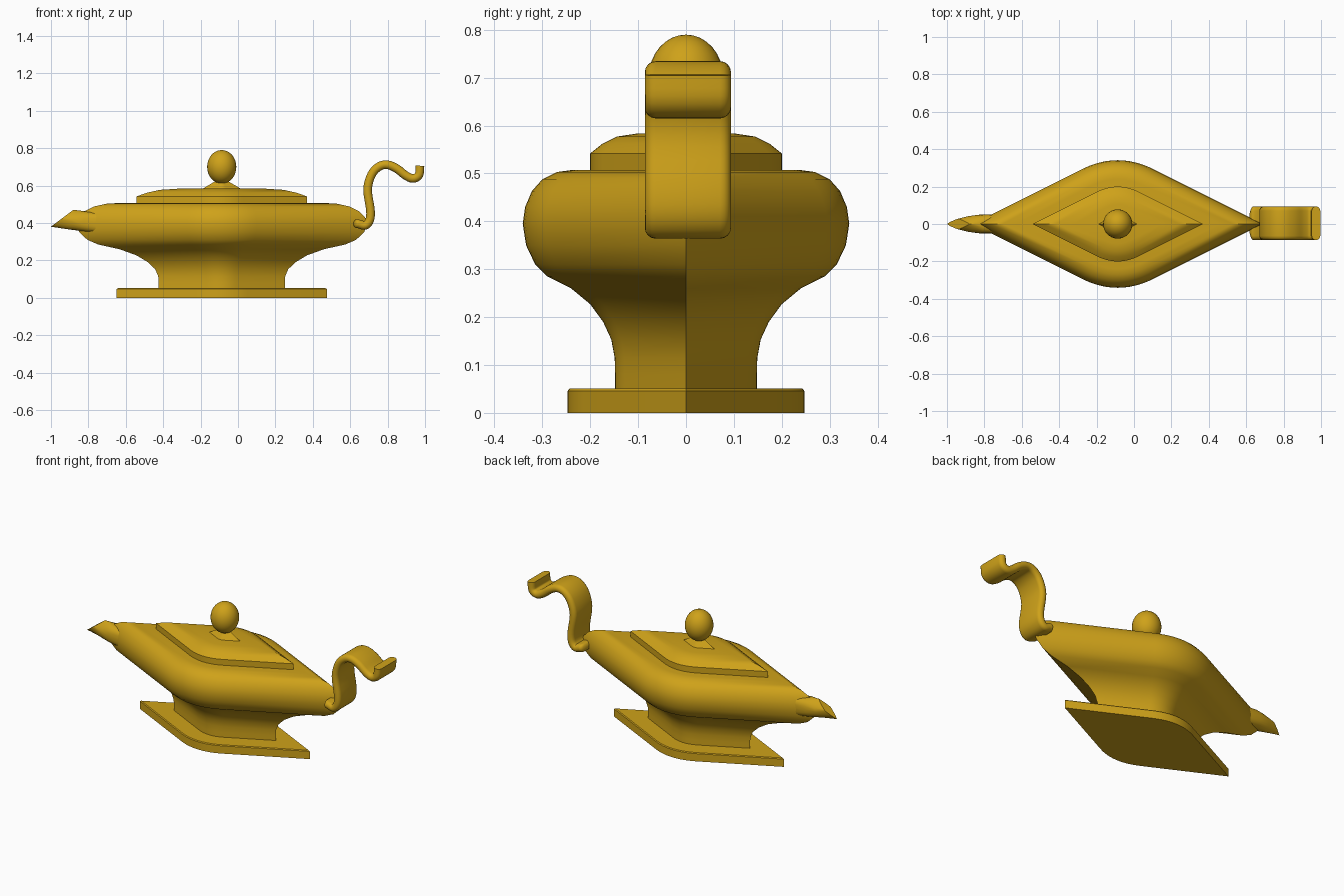
import bpy, bmesh, math
from mathutils import Vector

if "Cube" in bpy.data.objects:
    bpy.data.objects.remove(bpy.data.objects["Cube"])

CX = -0.087      # centre of the body along x
TIP = 2.28       # diamond length relative to its half width

gold = bpy.data.materials.new("gold")
gold.diffuse_color = (0.62, 0.36, 0.01, 1)
gold.use_nodes = True
gold.node_tree.nodes["Principled BSDF"].inputs["Base Color"].default_value = gold.diffuse_color


def finish(obj, angle=35):
    obj.data.materials.append(gold)
    bpy.ops.object.select_all(action='DESELECT')
    obj.select_set(True)
    bpy.context.view_layer.objects.active = obj
    bpy.ops.object.shade_smooth_by_angle(angle=math.radians(angle))
    return obj


def loft(name, rings, angle=35):
    """Skin closed rings of equal length and cap both ends."""
    bm = bmesh.new()
    vr = [[bm.verts.new(p) for p in r] for r in rings]
    n = len(vr[0])
    for a, b in zip(vr, vr[1:]):
        for i in range(n):
            j = (i + 1) % n
            bm.faces.new((a[i], a[j], b[j], b[i]))
    bm.faces.new(vr[0][::-1])
    bm.faces.new(vr[-1])
    bmesh.ops.recalc_face_normals(bm, faces=bm.faces)
    me = bpy.data.meshes.new(name)
    bm.to_mesh(me)
    bm.free()
    obj = bpy.data.objects.new(name, me)
    bpy.context.collection.objects.link(obj)
    return finish(obj, angle)


def diamond(seg=12):
    """Diamond with sharp x tips and rounded y corners, half width 1."""
    tx, ty = 0.55, 0.865
    cy = 2 - ty
    arc = []
    for i in range(seg + 1):
        t = i / seg
        arc.append((tx * (1 - 2 * t), (1 - t) ** 2 * ty + 2 * t * (1 - t) * cy + t * t * ty))
    half = [(TIP, 0)] + arc
    return half + [(-x, -y) for x, y in half]


OUTLINE = diamond()


def diamond_part(name, profile):
    return loft(name, [[(CX + x * w, y * w, z) for x, y in OUTLINE] for w, z in profile])


def catmull(pts, sub):
    p = [Vector(q) for q in pts]
    p = [2 * p[0] - p[1]] + p + [2 * p[-1] - p[-2]]
    out = []
    for a, b, c, d in zip(p, p[1:], p[2:], p[3:]):
        for i in range(sub):
            t = i / sub
            out.append(0.5 * (2 * b + (c - a) * t + (2 * a - 5 * b + 4 * c - d) * t * t
                              + (3 * b - a - 3 * c + d) * t ** 3))
    return out + [p[-2]]


# Foot plate
diamond_part("foot_plate", [(0.247, 0), (0.247, 0.046), (0.243, 0.051)])

# Waisted pedestal and bulging bowl
diamond_part("bowl", [
    (0.148, 0.045), (0.148, 0.08), (0.149, 0.115), (0.156, 0.153), (0.173, 0.19),
    (0.2, 0.227), (0.24, 0.26), (0.29, 0.285), (0.315, 0.31), (0.334, 0.35),
    (0.341, 0.395), (0.336, 0.43), (0.322, 0.463), (0.3, 0.488), (0.27, 0.503),
    (0.24, 0.507)])

# Stepped lid with a small peak under the knob
diamond_part("lid", [
    (0.2, 0.5), (0.2, 0.542), (0.175, 0.562), (0.145, 0.577), (0.105, 0.583)])
diamond_part("knob_base", [(0.047, 0.58), (0.01, 0.63)])

# Knob
bpy.ops.mesh.primitive_uv_sphere_add(segments=32, ring_count=16, location=(CX, 0, 0.7))
knob = bpy.context.object
knob.name = "knob"
knob.scale = (0.078, 0.078, 0.09)
finish(knob)


# Spout, cut obliquely to a pointed tip
def spout_ring(low, high, width, power, n=24):
    ring = []
    for i in range(n):
        a = 2 * math.pi * i / n
        c, s = math.cos(a), math.sin(a)
        y = width * math.copysign(abs(c) ** power, c)
        t = (math.copysign(abs(s) ** power, s) + 1) / 2
        ring.append((low[0] + (high[0] - low[0]) * t, y, low[1] + (high[1] - low[1]) * t))
    return ring


loft("spout", [
    spout_ring((-1.0, 0.38), (-0.88, 0.47), 0.028, 1.7),
    spout_ring((-0.92, 0.368), (-0.85, 0.467), 0.042, 1.2),
    spout_ring((-0.84, 0.357), (-0.81, 0.461), 0.05, 0.8),
    spout_ring((-0.73, 0.342), (-0.73, 0.452), 0.05, 0.6)])

# Scrolling handle: rounded strip swept along an S path
path = catmull([(0.618, 0.398), (0.645, 0.395), (0.68, 0.387), (0.704, 0.415), (0.708, 0.47),
                (0.693, 0.58), (0.715, 0.66), (0.755, 0.702), (0.80, 0.711), (0.85, 0.69),
                (0.895, 0.655), (0.935, 0.638), (0.967, 0.656), (0.973, 0.706)], 4)
HALF_W, HALF_T, MID_Y = 0.09, 0.023, 0.004
rings = []
for k, p in enumerate(path):
    d = path[min(k + 1, len(path) - 1)] - path[max(k - 1, 0)]
    nrm = Vector((-d.y, d.x)).normalized()
    grow = (0.35, 0.8, 1.0)[k] if k < 3 else 1.0      # rounded lower end
    inset = (0.025, 0.01, 0.004)[k] if k < 3 else 0
    ring = []
    for side in (1, -1):
        for i in range(9):
            a = math.pi * i / 8
            t = side * math.cos(a) * HALF_T * grow
            y = side * (HALF_W - HALF_T - inset + math.sin(a) * HALF_T * grow)
            ring.append((p.x + nrm.x * t, MID_Y + y, p.y + nrm.y * t))
    rings.append(ring)
loft("handle", rings, 45)
